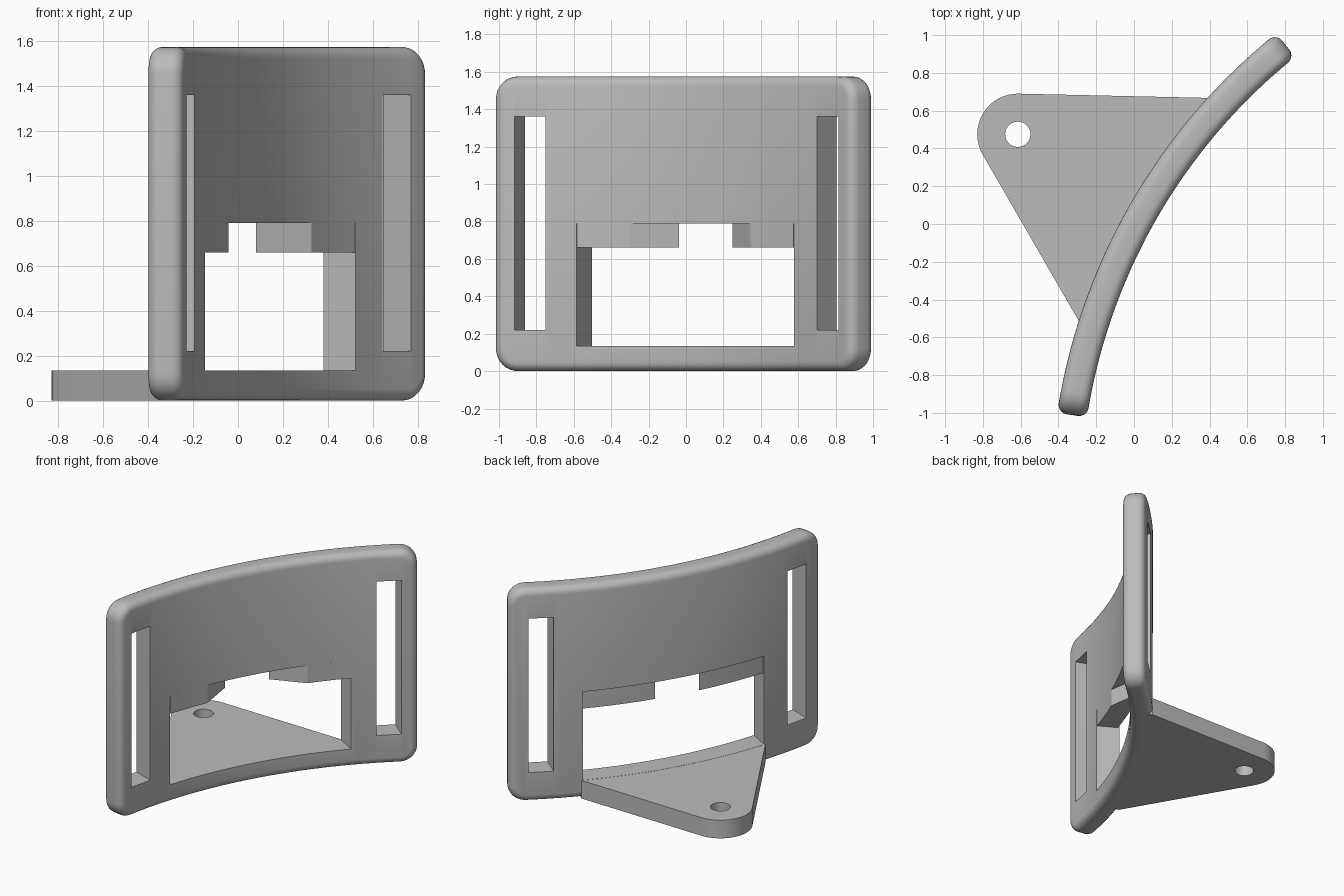
import bpy
import bmesh
from math import sin, cos, radians, pi
from mathutils import Vector, Matrix

cube = bpy.data.objects.get("Cube")
if cube:
    bpy.data.objects.remove(cube, do_unlink=True)

# Shared plan geometry: the plate is an arc about a distant centre
CENTRE = Vector((2.756, -1.486))
MID = 150                      # direction of the plate middle, degrees
R_IN, R_OUT = 3.04, 3.2
HEIGHT = 1.575
SILL, LINTEL, NOTCH_TOP = 0.135, 0.66, 0.79

grey = bpy.data.materials.new("light grey")
grey.use_nodes = True
grey.diffuse_color = (0.5, 0.5, 0.5, 1)
grey.node_tree.nodes["Principled BSDF"].inputs["Base Color"].default_value = (0.5, 0.5, 0.5, 1)


def polar(radius, offset):
    """Plan point at a radius and an angle in degrees from the plate middle."""
    t = radians(MID - offset)
    return CENTRE + radius * Vector((cos(t), sin(t)))


def arc(centre, radius, start, end, steps):
    return [Vector(centre) + radius * Vector((cos(t), sin(t)))
            for t in (radians(start + (end - start) * i / steps) for i in range(steps + 1))]


def finish(bm, name):
    bmesh.ops.recalc_face_normals(bm, faces=bm.faces[:])
    mesh = bpy.data.meshes.new(name)
    bm.to_mesh(mesh)
    bm.free()
    mesh.materials.append(grey)
    obj = bpy.data.objects.new(name, mesh)
    bpy.context.collection.objects.link(obj)
    return obj


def prism(name, outline, z0, z1):
    bm = bmesh.new()
    face = bm.faces.new([bm.verts.new((p.x, p.y, z0)) for p in outline])
    top = bmesh.ops.extrude_face_region(bm, geom=[face])["geom"]
    bmesh.ops.translate(bm, vec=(0, 0, z1 - z0),
                        verts=[v for v in top if isinstance(v, bmesh.types.BMVert)])
    return finish(bm, name)


def box_cutter(name, point, direction, width, z0, z1):
    """Box through the plate, running along a plan direction in degrees."""
    bm = bmesh.new()
    place = (Matrix.Translation((point.x, point.y, (z0 + z1) / 2))
             @ Matrix.Rotation(radians(direction), 4, 'Z')
             @ Matrix.Diagonal((0.7, width, z1 - z0, 1)))
    bmesh.ops.create_cube(bm, size=1, matrix=place)
    return finish(bm, name)


def activate(obj):
    bpy.ops.object.select_all(action='DESELECT')
    obj.select_set(True)
    bpy.context.view_layer.objects.active = obj


def cut(obj, cutter):
    activate(obj)
    mod = obj.modifiers.new("cut", 'BOOLEAN')
    mod.operation = 'DIFFERENCE'
    mod.solver = 'EXACT'
    mod.object = cutter
    bpy.ops.object.modifier_apply(modifier=mod.name)
    bpy.data.objects.remove(cutter, do_unlink=True)


def smooth(obj):
    activate(obj)
    bpy.ops.object.shade_smooth_by_angle(angle=radians(30))


# Curved plate: flat rounded slab, softened rim, then bent round the centre
def curved_plate():
    r_mid = (R_IN + R_OUT) / 2
    half, corner = radians(21.25) * r_mid, 0.12
    outline = []
    for i, (sx, top) in enumerate(((1, 1), (-1, 1), (-1, 0), (1, 0))):
        c = (sx * (half - corner), HEIGHT - corner if top else corner)
        outline += arc(c, corner, 90 * i, 90 * i + 90, 8)
    bm = bmesh.new()
    face = bm.faces.new([bm.verts.new((p.x, 0, p.y)) for p in outline])
    geom = bmesh.ops.extrude_face_region(bm, geom=[face])["geom"]
    bmesh.ops.translate(bm, vec=(0, R_OUT - R_IN, 0),
                        verts=[v for v in geom if isinstance(v, bmesh.types.BMVert)])
    rim = [e for e in bm.edges if abs(e.verts[0].co.y - e.verts[1].co.y) < 1e-4]
    bmesh.ops.bevel(bm, geom=rim, offset=0.05, segments=5, profile=0.5, affect='EDGES')
    steps = 48
    for i in range(1, steps):
        x = (half - corner) * (2 * i / steps - 1)
        bmesh.ops.bisect_plane(bm, geom=bm.verts[:] + bm.edges[:] + bm.faces[:],
                               plane_co=(x, 0, 0), plane_no=(1, 0, 0))
    for v in bm.verts:
        t = radians(MID) - v.co.x / r_mid
        r = R_IN + v.co.y
        v.co = (CENTRE.x + r * cos(t), CENTRE.y + r * sin(t), v.co.z)
    return finish(bm, "curved_plate")


plate = curved_plate()
cut(plate, box_cutter("window_cutter", polar(3.1, 0), MID, 1.342, SILL, NOTCH_TOP))
for side in (-1, 1):
    cut(plate, box_cutter("strap_slot_cutter", polar(R_IN, side * 17.6),
                          MID - side * 10, 0.168, 0.22, 1.36))
smooth(plate)

# Window tabs: slanted blocks under the lintel leaving a flared notch
for side, label in ((-1, "front"), (1, "back")):
    inner = [polar(R_IN, side * (7 + 5.7 * i / 6)) for i in range(7)]
    outer = [polar(R_OUT - 0.012, side * (12.1 - 9.15 * i / 8)) for i in range(9)]
    smooth(prism(label + "_window_tab", inner + outer, LINTEL, NOTCH_TOP))

# Mounting foot: triangular tongue with a rounded tip and a screw hole
tip = (-0.615, 0.475)
root = [polar(R_OUT - 0.05, -12.3 + 24.6 * i / 16) for i in range(17)]
shoulders = polar(R_OUT, -12.3), polar(R_OUT, 12.3)
foot = prism("mounting_foot",
             arc(tip, 0.215, 90, 210, 20) + [shoulders[0]] + root + [shoulders[1]],
             0, SILL - 0.001)
cut(foot, prism("hole_cutter", arc(tip, 0.067, 0, 348.75, 31), -0.1, 0.3))
smooth(foot)
